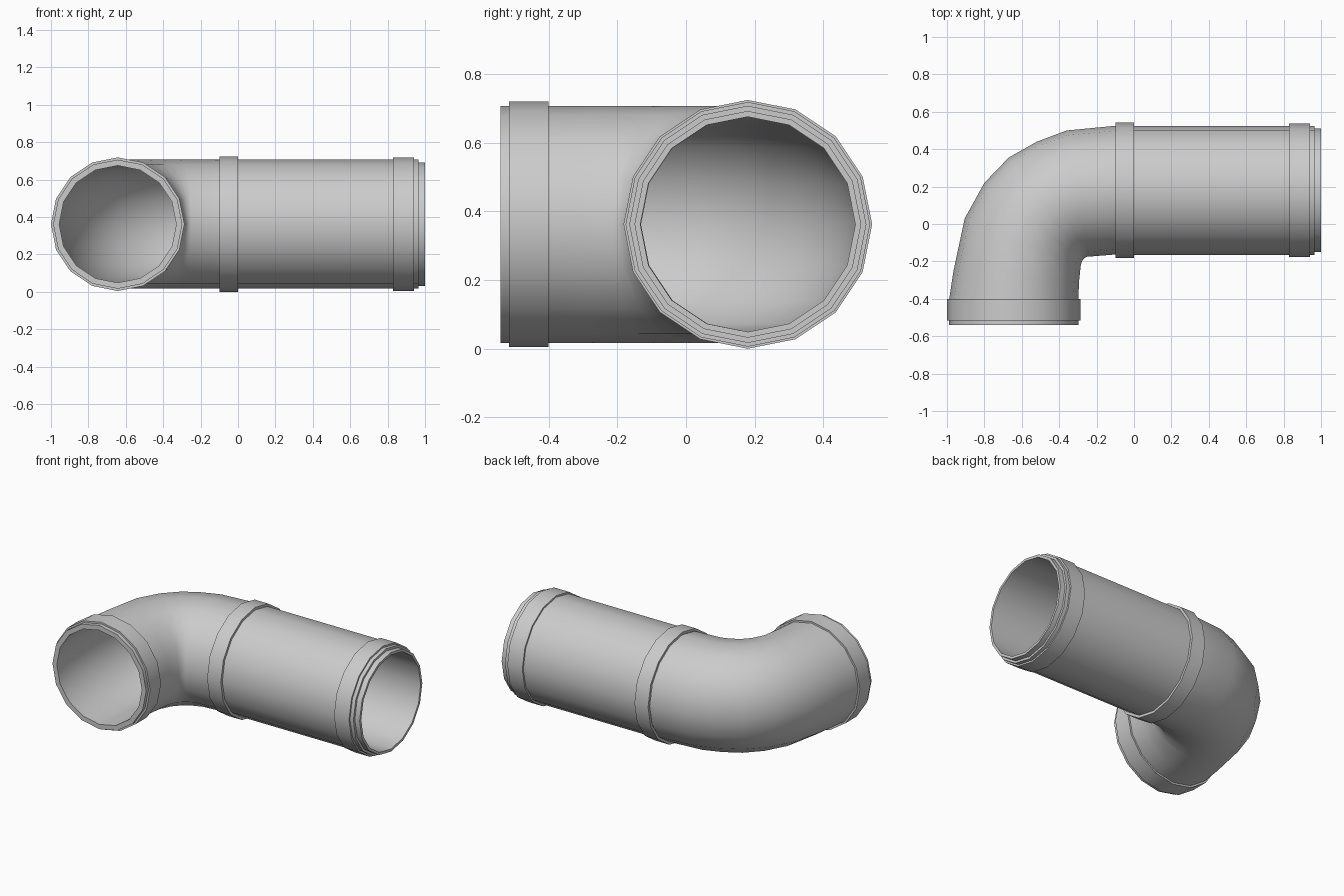
import bpy, bmesh, math
from mathutils import Vector

if "Cube" in bpy.data.objects:
    bpy.data.objects.remove(bpy.data.objects["Cube"])

SIDES = 16
AX_Y, AX_X, AX_Z = 0.18, -0.643, 0.362   # pipe axes
R, BORE = 0.345, 0.313                   # outer and inner radius


def loft(name, rings):
    """Skin a list of rings given as (outer point, inner point, z radius)."""
    bm = bmesh.new()
    loops = []
    for po, pi, b in rings:
        po, pi = Vector((*po, AX_Z)), Vector((*pi, AX_Z))
        c, u = (po + pi) / 2, (po - pi) / 2
        loops.append([bm.verts.new(c + u * math.cos(t) + Vector((0, 0, b * math.sin(t))))
                      for t in (2 * math.pi * i / SIDES for i in range(SIDES))])
    for l0, l1 in zip(loops, loops[1:]):
        for i in range(SIDES):
            j = (i + 1) % SIDES
            bm.faces.new((l0[i], l0[j], l1[j], l1[i]))
    bm.normal_update()
    # outer skin must face away from the axis
    bm.faces.ensure_lookup_table()
    f = bm.faces[0]
    po, pi, b = rings[0]
    q = rings[1]
    axis = Vector(((q[0][0] + q[1][0] + po[0] + pi[0]) / 4,
                   (q[0][1] + q[1][1] + po[1] + pi[1]) / 4, AX_Z))
    if f.normal.dot(f.calc_center_median() - axis) < 0:
        bmesh.ops.reverse_faces(bm, faces=bm.faces[:])
    me = bpy.data.meshes.new(name)
    bm.to_mesh(me)
    bm.free()
    ob = bpy.data.objects.new(name, me)
    bpy.context.collection.objects.link(ob)
    bpy.ops.object.select_all(action='DESELECT')
    ob.select_set(True)
    bpy.context.view_layer.objects.active = ob
    bpy.ops.object.shade_smooth_by_angle(angle=math.radians(35))
    return ob


def along_x(x, r):
    return ((x, AX_Y + r), (x, AX_Y - r), r)


def along_y(y, r):
    return ((AX_X - r, y), (AX_X + r, y), r)


def shrink(ring):
    """Same ring at bore size."""
    po, pi, b = Vector(ring[0]), Vector(ring[1]), ring[2]
    c, k = (po + pi) / 2, BORE / R
    return (tuple(c + (po - c) * k), tuple(c + (pi - c) * k), b * k)


# Straight pipe with middle coupling, end collar, stepped spigot and bore
loft("straight_pipe", [along_x(x, r) for x, r in (
    (-0.099, R), (-0.1, 0.362), (0.0, 0.362), (0.0, R), (0.83, R), (0.83, 0.356),
    (0.94, 0.356), (0.94, R), (0.965, R), (0.965, 0.33), (1.0, 0.33), (1.0, BORE),
    (-0.1, BORE))])

# Elbow: outer and inner side of each bend ring
bend = [((-0.1, 0.525), (-0.1, -0.163), R),
        ((-0.36, 0.50), (-0.25, -0.175), R),
        ((-0.52, 0.44), (-0.262, -0.18), R),
        ((-0.67, 0.355), (-0.27, -0.187), R),
        ((-0.80, 0.22), (-0.277, -0.197), R),
        ((-0.905, 0.03), (-0.284, -0.215), R),
        ((-0.965, -0.25), (-0.293, -0.30), R)]

# Elbow mouth with collar and lip
mouth = [along_y(y, r) for y, r in (
    (-0.40, R), (-0.40, 0.357), (-0.515, 0.357), (-0.515, R), (-0.54, R),
    (-0.54, 0.33), (-0.54, BORE), (-0.40, BORE))]
loft("elbow_pipe", bend + mouth + [shrink(r) for r in reversed(bend)])
